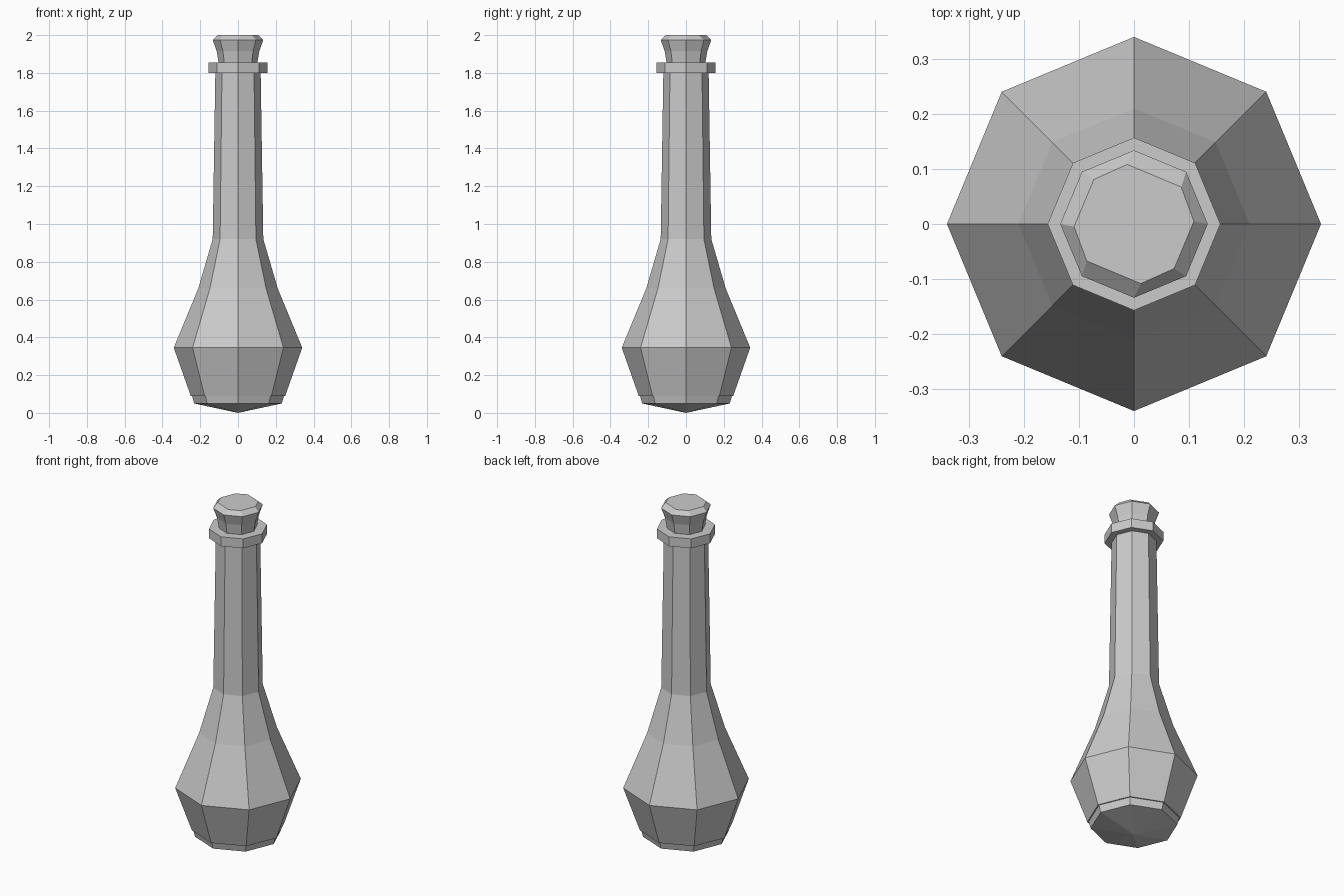
import bpy
import bmesh
from math import cos, sin, radians

cube = bpy.data.objects.get("Cube")
if cube:
    bpy.data.objects.remove(cube, do_unlink=True)

SIDES = 8

grey = bpy.data.materials.new("plain grey")
grey.use_nodes = True
grey.diffuse_color = (0.6, 0.6, 0.6, 1)
grey.node_tree.nodes["Principled BSDF"].inputs["Base Color"].default_value = (0.6, 0.6, 0.6, 1)


def lathe(name, profile, twist=()):
    """Octagonal solid from (radius, height) rings; radius 0 makes a point.
    twist turns the corners of the last ring, in degrees."""
    bm = bmesh.new()
    rings = []
    for n, (r, z) in enumerate(profile):
        if r == 0:
            rings.append([bm.verts.new((0, 0, z))] * SIDES)
            continue
        ring = []
        for i in range(SIDES):
            a = 360 / SIDES * i
            if twist and n == len(profile) - 1:
                a += twist[i % len(twist)]
            a = radians(a)
            ring.append(bm.verts.new((r * cos(a), r * sin(a), z)))
        rings.append(ring)
    for low, high in zip(rings, rings[1:]):
        for i in range(SIDES):
            j = (i + 1) % SIDES
            corners = dict.fromkeys((low[i], low[j], high[j], high[i]))
            bm.faces.new(list(corners))
    # Close flat ends
    if profile[0][0] > 0:
        bm.faces.new(rings[0][::-1])
    if profile[-1][0] > 0:
        bm.faces.new(rings[-1])
    bmesh.ops.recalc_face_normals(bm, faces=bm.faces)
    mesh = bpy.data.meshes.new(name)
    bm.to_mesh(mesh)
    bm.free()
    mesh.materials.append(grey)
    obj = bpy.data.objects.new(name, mesh)
    bpy.context.collection.objects.link(obj)
    return obj


# Pointed foot, set in slightly under the bulb
lathe("bottle_base", [(0, 0), (0.232, 0.05), (0.243, 0.09)])

# Bulb and long tapering neck
lathe("bottle_body", [(0.25, 0.09), (0.34, 0.345), (0.21, 0.66),
                      (0.134, 0.92), (0.12, 1.8)])

# Lip ring
lathe("bottle_lip", [(0.157, 1.8), (0.157, 1.855)])

# Flared stopper with an uneven chamfered top
lathe("stopper", [(0.102, 1.85), (0.113, 1.915), (0.134, 1.975), (0.109, 2.0)],
      twist=(2.5, -7, 6.5, -3))
